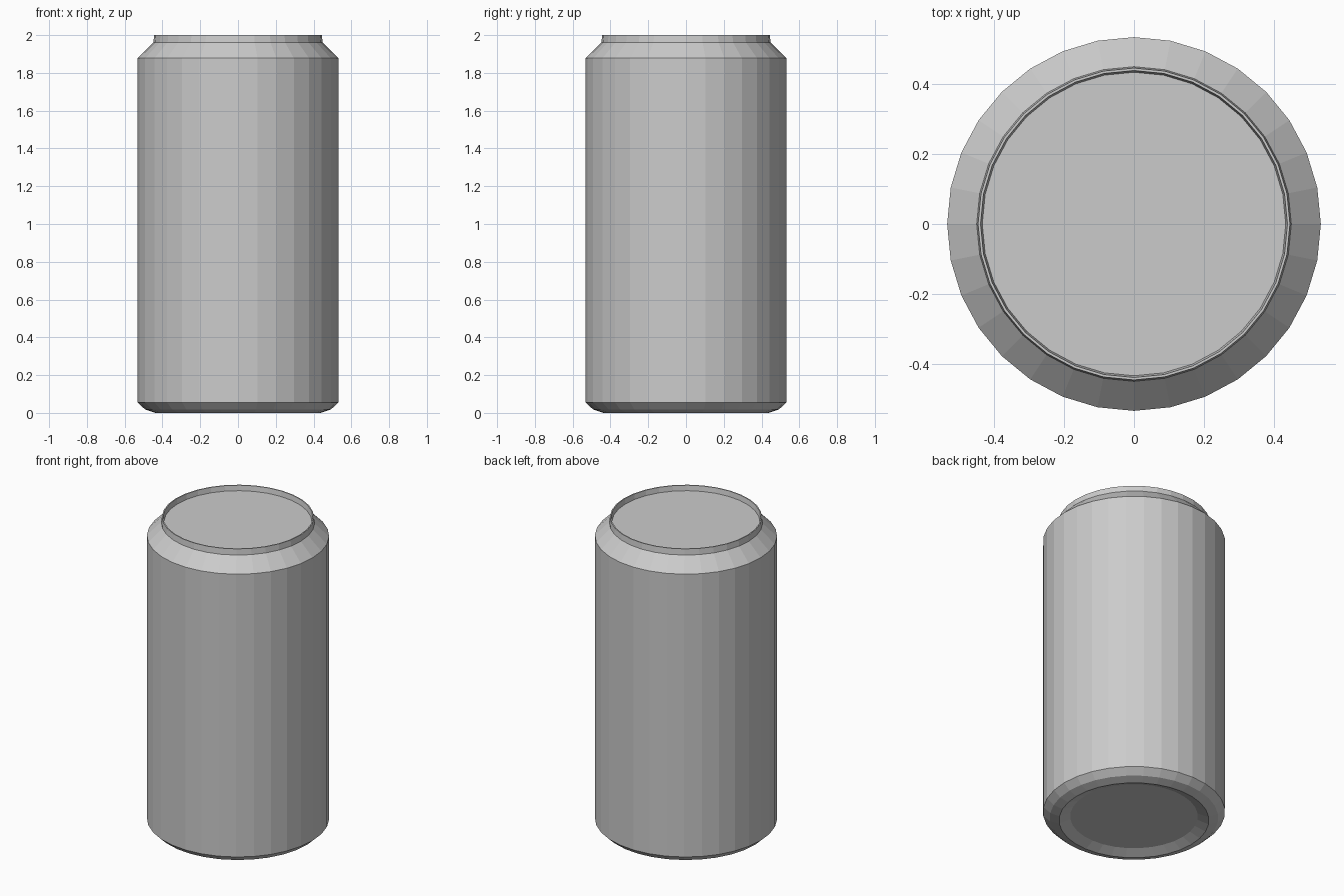
import bpy, bmesh
from math import cos, sin, tau

if "Cube" in bpy.data.objects:
    bpy.data.objects.remove(bpy.data.objects["Cube"])

SIDES = 32


def lathe(name, profile):
    """Revolve a (radius, z) profile into a closed, flat-shaded solid."""
    bm = bmesh.new()
    rings = [[bm.verts.new((r * cos(tau * i / SIDES), r * sin(tau * i / SIDES), z))
              for i in range(SIDES)] for r, z in profile]
    for a, b in zip(rings, rings[1:]):
        for i in range(SIDES):
            j = (i + 1) % SIDES
            bm.faces.new((a[i], a[j], b[j], b[i]))
    bm.faces.new(rings[0][::-1])
    bm.faces.new(rings[-1])
    bmesh.ops.recalc_face_normals(bm, faces=bm.faces)
    mesh = bpy.data.meshes.new(name)
    bm.to_mesh(mesh)
    bm.free()
    obj = bpy.data.objects.new(name, mesh)
    bpy.context.collection.objects.link(obj)
    return obj


# One closed shell, from the recessed base up to the sunken lid
lathe("drink_can", [
    (0.373, 0.027),                  # recessed base
    (0.438, 0.0),                    # standing ring
    (0.492, 0.018), (0.532, 0.056),  # lower bevel
    (0.532, 1.878),                  # straight wall
    (0.448, 1.962),                  # shoulder
    (0.444, 2.0), (0.437, 2.0),      # rim
    (0.432, 1.967),                  # sunken lid
])
